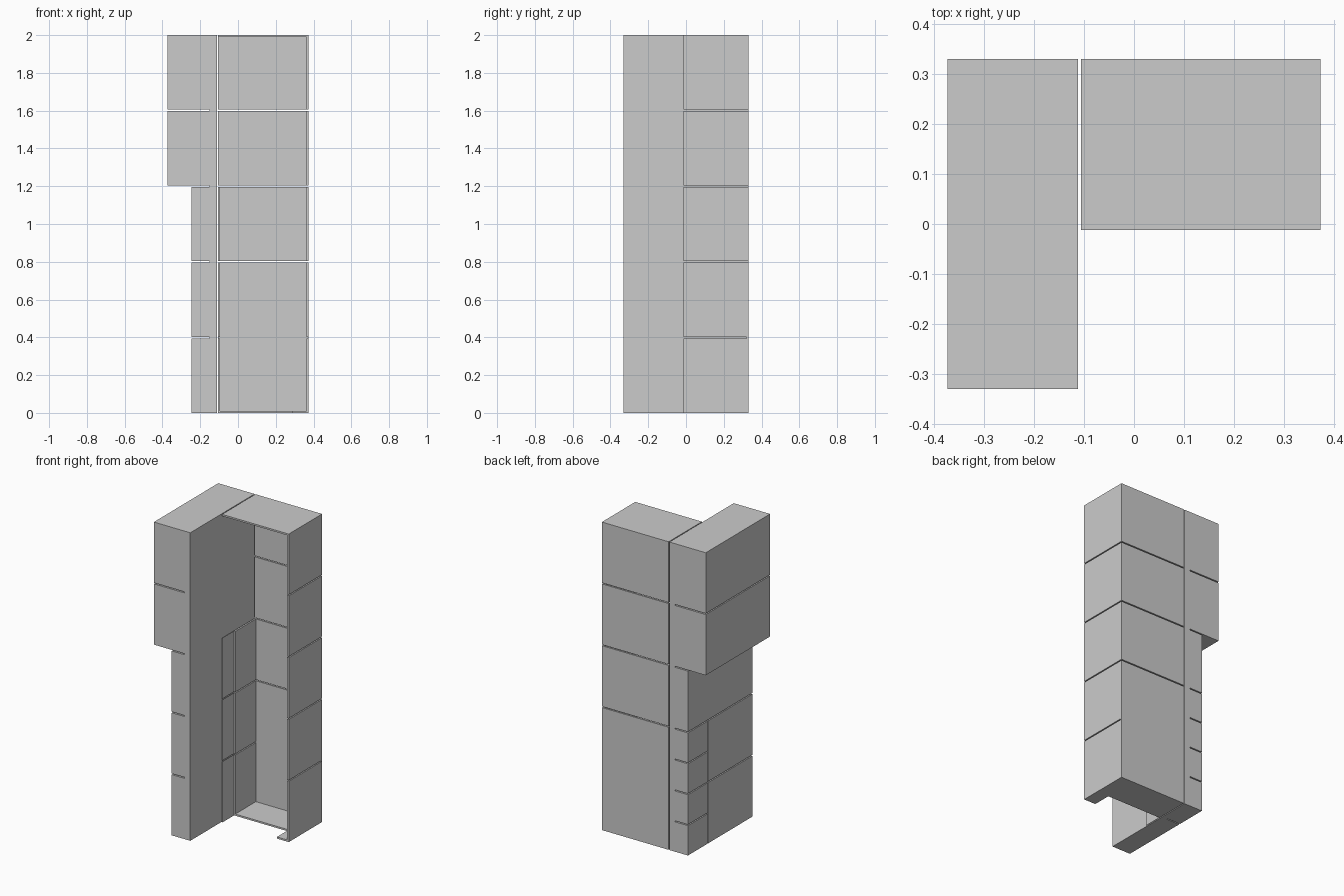
import bpy, bmesh

if "Cube" in bpy.data.objects:
    bpy.data.objects.remove(bpy.data.objects["Cube"])

GAP = 0.007
MOD = (2 - 4 * GAP) / 5                     # module height
BOT = [i * (MOD + GAP) for i in range(5)]   # module bottoms
TOP = [b + MOD for b in BOT]


def box(name, x, y, z):
    bm = bmesh.new()
    bmesh.ops.create_cube(bm, size=1)
    for v in bm.verts:
        v.co = [(a + b) / 2 + c * (b - a) for c, (a, b) in zip(v.co, (x, y, z))]
    me = bpy.data.meshes.new(name)
    bm.to_mesh(me)
    bm.free()
    ob = bpy.data.objects.new(name, me)
    bpy.context.collection.objects.link(ob)
    return ob


def cut(ob, cutters):
    for c in cutters:
        m = ob.modifiers.new("groove", 'BOOLEAN')
        m.operation, m.object, m.solver = 'DIFFERENCE', c, 'EXACT'
    bpy.context.view_layer.update()
    me = bpy.data.meshes.new_from_object(ob.evaluated_get(bpy.context.evaluated_depsgraph_get()))
    ob.modifiers.clear()
    ob.data = me
    for c in cutters:
        bpy.data.objects.remove(c)


# Tall side tower: wide upper lockers over narrow lower drawers
XL, XN, XS, XR = -0.373, -0.245, -0.152, -0.112   # left, narrow left, spine, right
tower = box("side_tower", (XL, XR), (-0.33, 0.33), (0, 2))
SPLIT = 0.122
cutters = [box("undercut", (-1, XN), (-1, 1), (-1, BOT[3]))]
for i in (0, 1, 2, 3):                            # full module gaps
    cutters.append(box("gap_cutter", (-1, XS), (-1, 1), (TOP[i], BOT[i + 1])))
cutters.append(box("split_cutter", (-1, XS), (SPLIT, SPLIT + GAP), (-1, BOT[2] - GAP / 2)))
for i in (0, 1):                                  # half-height rear drawers
    mid = BOT[i] + MOD / 2
    cutters.append(box("drawer_cutter", (-1, XS), (SPLIT + GAP / 2, 1), (mid - GAP / 2, mid + GAP / 2)))
cut(tower, cutters)

# Open cabinet shell
T = 0.011
CX0, CX1, CY0, CY1 = -0.106, 0.373, -0.012, 0.33
STEP = 0.108                                      # where the floor and thick wall start
for i in range(5):
    box(f"right_wall_{i}", (CX1 - T, CX1), (CY0, CY1 - T), (BOT[i], TOP[i]))
for a, b in ((0, 1), (2, 2), (3, 3), (4, 4)):
    box(f"back_panel_{b}", (CX0, CX1), (CY1 - T, CY1), (BOT[a], TOP[b]))
for i in range(3):
    box(f"left_wall_{i}", (CX0, CX0 + T), (STEP, CY1 - T), (BOT[i], TOP[i]))
    box(f"left_front_strip_{i}", (CX0, CX0 + 0.002), (CY0, STEP), (BOT[i], TOP[i]))
box("top_panel", (CX0, CX1 - T), (CY0, CY1 - T), (2 - T, 2))
box("floor_panel", (CX0 + T, CX1 - T), (STEP, CY1 - T), (0, T))
box("floor_front_strip", (0.288, CX1 - T), (CY0, STEP), (0, T))
